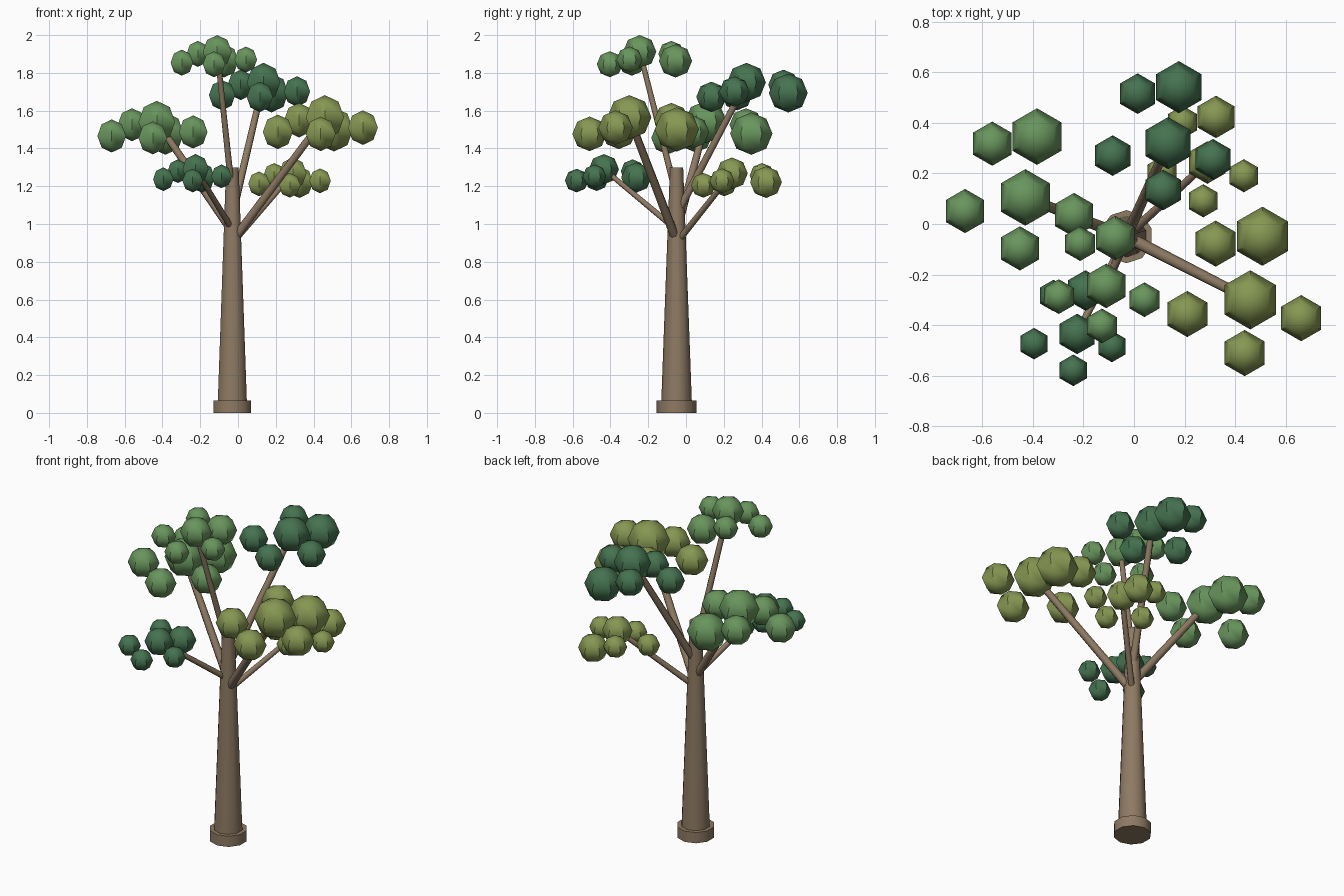
import bpy
from math import radians
from mathutils import Vector

if "Cube" in bpy.data.objects:
    bpy.data.objects.remove(bpy.data.objects["Cube"])


def material(name, rgb):
    m = bpy.data.materials.new(name)
    m.diffuse_color = (*rgb, 1)
    m.use_nodes = True
    m.node_tree.nodes["Principled BSDF"].inputs["Base Color"].default_value = m.diffuse_color
    return m


BARK = material("bark", (0.27, 0.195, 0.125))
GREEN = material("leaf_green", (0.14, 0.30, 0.11))
DARK = material("leaf_dark", (0.06, 0.17, 0.08))
OLIVE = material("leaf_olive", (0.24, 0.31, 0.085))


def finish(name, mat, angle):
    ob = bpy.context.object
    ob.name = name
    ob.data.materials.append(mat)
    bpy.ops.object.shade_smooth_by_angle(angle=radians(angle))
    return ob


def limb(name, a, b, r1, r2, sides):
    a, b = Vector(a), Vector(b)
    d = b - a
    bpy.ops.mesh.primitive_cone_add(
        vertices=sides, radius1=r1, radius2=r2, depth=d.length,
        location=(a + b) / 2, rotation=d.to_track_quat('Z', 'Y').to_euler()
        if d.xy.length > 1e-6 else (0, 0, 0))
    return finish(name, BARK, 50)


# Trunk and its root collar
X, Y = -0.03, -0.05
limb("root_collar", (X, Y, 0), (X, Y, 0.065), 0.105, 0.105, 10)
limb("trunk", (X, Y, 0.03), (X, Y, 1.3), 0.082, 0.035, 10)

# One leaf clump layout, in units of the main ball radius: offset and size
CLUMP = [((0, 0, 0), 1.0), ((0.41, 2.15, -0.55), 1.0),
         ((-2.13, -0.48, -0.66), 0.78), ((-1.17, 1.9, -0.13), 0.78),
         ((1.72, -0.62, -0.47), 0.78), ((-0.19, -1.8, -0.75), 0.78)]

# Boughs: name, clump centre, main ball radius, branch start height, leaf colour
BOUGHS = [
    ("left", (-0.43, 0.105, 1.54), 0.112, 0.96, GREEN),
    ("top", (-0.11, -0.245, 1.912), 0.088, 1.15, GREEN),
    ("right", (0.46, -0.30, 1.565), 0.117, 0.91, OLIVE),
    ("back", (0.135, 0.32, 1.75), 0.103, 1.05, DARK),
    ("front_low", (-0.225, -0.435, 1.29), 0.080, 0.97, DARK),
    ("back_low", (0.29, 0.243, 1.268), 0.084, 0.90, OLIVE),
]

for name, tip, r, z0, mat in BOUGHS:
    limb(name + "_branch", (X, Y, z0), tip, 0.21 * r, 0.17 * r, 8)
    for i, (off, size) in enumerate(CLUMP):
        bpy.ops.mesh.primitive_uv_sphere_add(
            segments=6, ring_count=4, radius=r * size,
            location=Vector(tip) + Vector(off) * r)
        finish(f"{name}_leaf_ball_{i + 1}", mat, 50)
